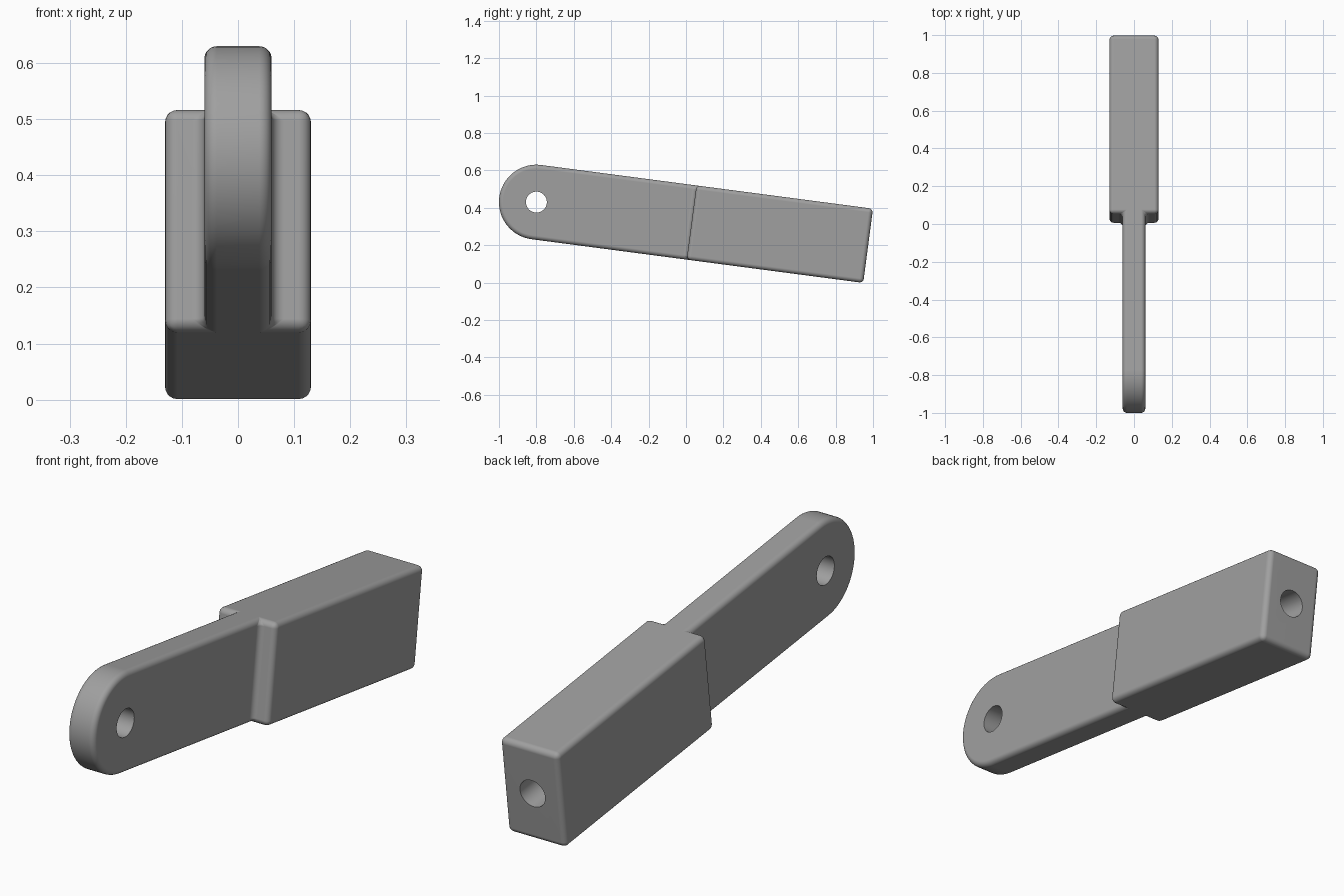
import bpy, bmesh, math
from mathutils import Matrix

if "Cube" in bpy.data.objects:
    bpy.data.objects.remove(bpy.data.objects["Cube"])

H = 0.2          # half height, also radius of the rounded eye
TONGUE = 0.06    # half width of thin tongue
BLOCK = 0.13     # half width of thick block
STEP = 0.837     # eye centre to shoulder
END = 1.789      # eye centre to butt end
ROUND = 0.022
ARC = 36

grey = bpy.data.materials.new("grey")
grey.diffuse_color = (0.35, 0.35, 0.35, 1)
grey.use_nodes = True
grey.node_tree.nodes["Principled BSDF"].inputs["Base Color"].default_value = grey.diffuse_color

# Link body: tongue with round eye, flush with a wider block
bm = bmesh.new()


def side(s):
    arc = []
    for i in range(ARC + 1):
        a = math.pi / 2 + math.pi * i / ARC
        arc.append(bm.verts.new((s * TONGUE, H * math.cos(a), H * math.sin(a))))
    inner = [bm.verts.new((s * TONGUE, STEP, z)) for z in (-H, H)]
    outer = [bm.verts.new((s * BLOCK, STEP, z)) for z in (-H, H)]
    end = [bm.verts.new((s * BLOCK, END, z)) for z in (-H, H)]
    bm.faces.new(arc + inner)                                  # tongue cheek
    bm.faces.new((inner[0], inner[1], outer[1], outer[0]))     # shoulder
    bm.faces.new((outer[0], outer[1], end[1], end[0]))         # block cheek
    return arc, inner, outer, end


la, li, lo, le = side(-1)
ra, ri, ro, re = side(1)
for i in range(ARC):
    bm.faces.new((la[i], la[i + 1], ra[i + 1], ra[i]))
for k, j in ((0, ARC), (1, 0)):                                # bottom and top
    bm.faces.new((la[j], li[k], lo[k], le[k], re[k], ro[k], ri[k], ra[j]))
bm.faces.new((le[0], le[1], re[1], re[0]))
bmesh.ops.recalc_face_normals(bm, faces=bm.faces)
mesh = bpy.data.meshes.new("link_body")
bm.to_mesh(mesh)
bm.free()
body = bpy.data.objects.new("link_body", mesh)
bpy.context.collection.objects.link(body)
mesh.materials.append(grey)

bevel = body.modifiers.new("round_edges", 'BEVEL')
bevel.width = ROUND
bevel.segments = 5
bevel.limit_method = 'ANGLE'
bevel.angle_limit = math.radians(40)
bevel.use_clamp_overlap = False


# Holes: cross pin hole in the eye, blind hole in the butt end
def hole(name, radius, depth, matrix):
    b = bmesh.new()
    bmesh.ops.create_cone(b, cap_ends=True, segments=40, radius1=radius,
                          radius2=radius, depth=depth, matrix=matrix)
    me = bpy.data.meshes.new(name)
    b.to_mesh(me)
    b.free()
    me.materials.append(grey)
    ob = bpy.data.objects.new(name, me)
    bpy.context.collection.objects.link(ob)
    ob.hide_render = True
    mod = body.modifiers.new(name, 'BOOLEAN')
    mod.operation = 'DIFFERENCE'
    mod.solver = 'EXACT'
    mod.object = ob
    return ob


cutters = [
    hole("pin_hole", 0.056, 0.5, Matrix.Rotation(math.pi / 2, 4, 'Y')),
    hole("end_hole", 0.056, 0.8,
         Matrix.Translation((0, END, 0)) @ Matrix.Rotation(math.pi / 2, 4, 'X')),
]

bpy.context.view_layer.objects.active = body
body.select_set(True)
for m in list(body.modifiers):
    bpy.ops.object.modifier_apply(modifier=m.name)
for c in cutters:
    bpy.data.objects.remove(c)
bpy.ops.object.shade_smooth_by_angle(angle=math.radians(35))
weighted = body.modifiers.new("flat_face_normals", 'WEIGHTED_NORMAL')
weighted.keep_sharp = True

# Tilt the link down towards the back
body.rotation_euler.x = math.radians(-7.5)
body.location = (0, -0.8, 0.43)
